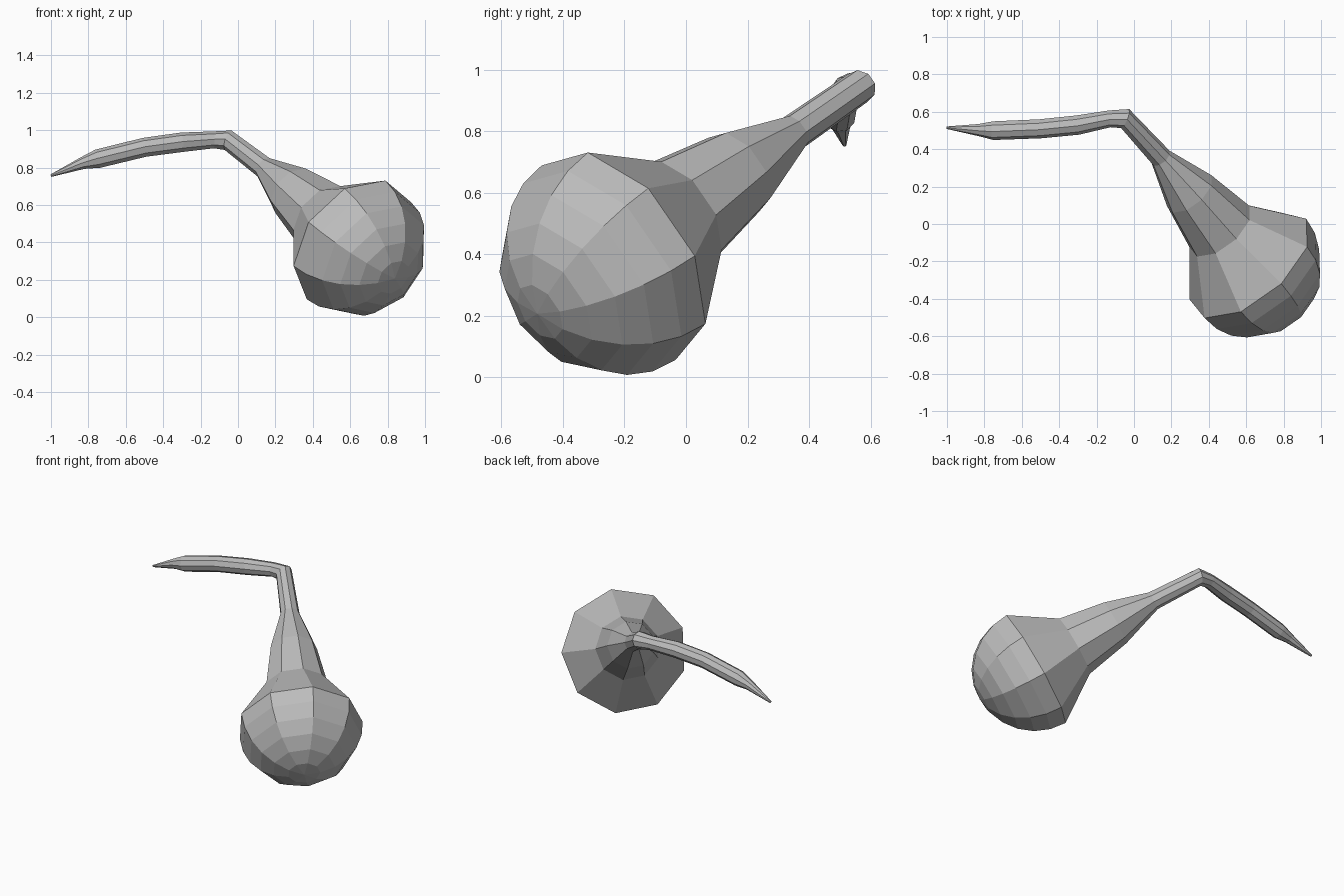
import bpy, bmesh, math
from mathutils import Vector

cube = bpy.data.objects.get("Cube")
if cube:
    bpy.data.objects.remove(cube, do_unlink=True)

SIDES = 9
RADIUS = 0.39
centre = Vector((0.62, -0.22, 0.393))            # middle of the widest ring
axis = Vector((-0.562, 0.677, 0.478)).normalized()
side = Vector((0.812, 0.563, 0.157))
side = (side - axis * side.dot(axis)).normalized()
up = side.cross(axis)
if up.z < 0:
    up.negate()

mat = bpy.data.materials.new("plain_grey")
mat.use_nodes = True
colour = (0.5, 0.5, 0.5, 1)
mat.diffuse_color = colour
mat.node_tree.nodes["Principled BSDF"].inputs["Base Color"].default_value = colour


def add_ring(bm, point, radius, u, v):
    ring = []
    for i in range(SIDES):
        a = math.radians(20) + math.tau * i / SIDES
        ring.append(bm.verts.new(point + radius * (u * math.cos(a) + v * math.sin(a))))
    return ring


# Stations along the body: (position, radius, direction)
stations = []
for step in range(5, -1, -1):                    # rounded bulb below the widest ring
    a = math.radians(15 * step)
    stations.append((centre - axis * RADIUS * math.sin(a), RADIUS * math.cos(a), axis))
for t, r in ((0.282, 0.2), (0.573, 0.148), (0.849, 0.06)):   # tapering neck
    stations.append((centre + axis * t, r, axis))

# Bent stem: centre line and radii
stem = [((-0.05, 0.565, 0.945), 0.056), ((-0.13, 0.563, 0.948), 0.046),
        ((-0.3, 0.53, 0.935), 0.053), ((-0.5, 0.51, 0.908), 0.052),
        ((-0.75, 0.5, 0.847), 0.051), ((-0.83, 0.503, 0.824), 0.033),
        ((-1.0, 0.515, 0.757), 0.007)]
points = [Vector(p) for p, r in stem]
for i, (p, r) in enumerate(stem):
    ahead = points[min(i + 1, len(points) - 1)] - points[min(i, len(points) - 2)]
    behind = points[i] - points[i - 1] if i else axis
    stations.append((points[i], r, (ahead.normalized() + behind.normalized()).normalized()))

# Skin the stations, carrying the cross-section frame along the bend
bm = bmesh.new()
rings = []
u, v, heading = up, side, axis
for point, radius, direction in stations:
    turn = heading.rotation_difference(direction)
    u, v, heading = turn @ u, turn @ v, direction
    rings.append(add_ring(bm, point, radius, u, v))
for a, b in zip(rings, rings[1:]):
    for i in range(SIDES):
        j = (i + 1) % SIDES
        bm.faces.new((a[i], a[j], b[j], b[i]))
pole = bm.verts.new(centre - axis * RADIUS)
for i in range(SIDES):
    bm.faces.new((pole, rings[0][(i + 1) % SIDES], rings[0][i]))
bm.faces.new(rings[-1])
bmesh.ops.recalc_face_normals(bm, faces=bm.faces)

mesh = bpy.data.meshes.new("gourd_body")
bm.to_mesh(mesh)
bm.free()
mesh.materials.append(mat)
gourd = bpy.data.objects.new("gourd_body", mesh)
bpy.context.collection.objects.link(gourd)
